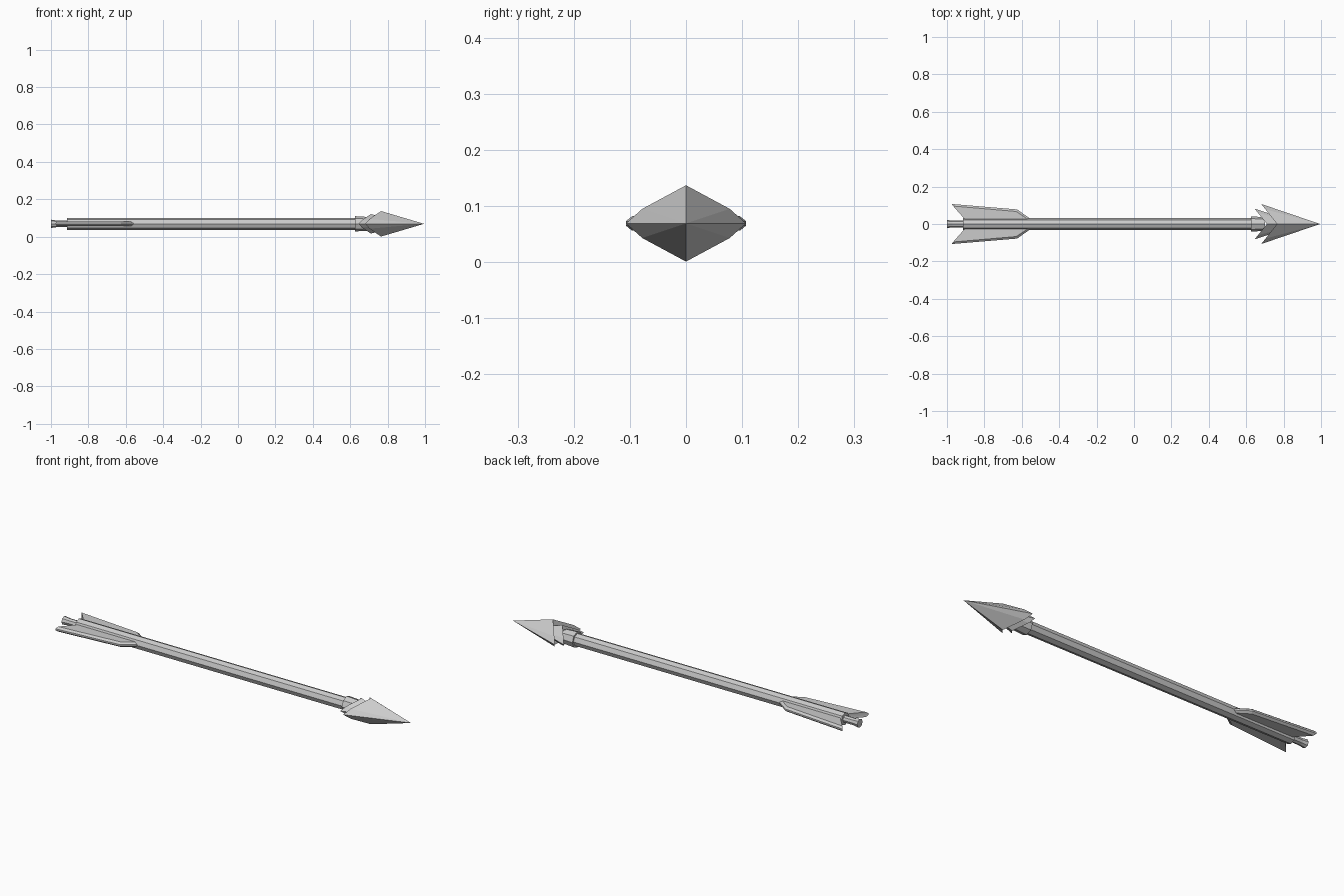
import bpy, bmesh, math

if "Cube" in bpy.data.objects:
    bpy.data.objects.remove(bpy.data.objects["Cube"])

AXIS_Z = 0.069


def make_object(name, verts, faces):
    mesh = bpy.data.meshes.new(name)
    mesh.from_pydata(verts, [], faces)
    bm = bmesh.new()
    bm.from_mesh(mesh)
    bmesh.ops.recalc_face_normals(bm, faces=bm.faces)
    bm.to_mesh(mesh)
    bm.free()
    ob = bpy.data.objects.new(name, mesh)
    bpy.context.collection.objects.link(ob)
    ob.location.z = AXIS_Z
    return ob


def loft(name, rings):
    """Skin matching rings of points and cap both ends."""
    n = len(rings[0])
    verts = [p for ring in rings for p in ring]
    faces = [(k * n + i, k * n + (i + 1) % n, (k + 1) * n + (i + 1) % n, (k + 1) * n + i)
             for k in range(len(rings) - 1) for i in range(n)]
    faces += [tuple(range(n)), tuple(range(len(verts) - n, len(verts)))]
    return make_object(name, verts, faces)


def rod(name, profile, sides=8):
    """Faceted rod along x from (x, radius) pairs."""
    angles = [2 * math.pi * i / sides for i in range(sides)]
    return loft(name, [[(x, r * math.cos(a), r * math.sin(a)) for a in angles]
                       for x, r in profile])


def barbed_point(name, barb_x, scale):
    """Diamond point with a swept-back V notch behind."""
    quarter = [(0.085, 0, 0.068), (0.023, 0.078, 0.026), (0, 0.107, 0),
               (0.023, 0.078, -0.026), (0.085, 0, -0.068)]
    ring = quarter + [(x, -y, z) for x, y, z in quarter[3:0:-1]]
    pts = [(barb_x + x * scale, y * scale, z * scale) for x, y, z in ring]
    pts.append((barb_x + 0.315 * scale, 0, 0))
    faces = [(i, (i + 1) % 8, 8) for i in range(8)]
    faces += [(0, 1, 3, 4), (1, 2, 3), (4, 5, 7, 0), (5, 6, 7)]
    return make_object(name, pts, faces)


# Shaft, nock and collar
rod("shaft", [(-0.915, 0.032), (0.70, 0.032)])
rod("nock", [(-1.0, 0.022), (-0.97, 0.018), (-0.90, 0.018)])
rod("head_collar", [(0.625, 0.041), (0.69, 0.037)])

# Arrowhead: large front point and smaller copy behind it
barbed_point("arrowhead", 0.68, 1.0)
barbed_point("rear_barbs", 0.645, 0.77)

# Fletching: flat fins with a bevelled outer edge, one on each side
outer = [(-0.90, 0.02), (-0.975, 0.107), (-0.625, 0.078), (-0.56, 0.032), (-0.56, 0.02)]
inner = [(-0.90, 0.02), (-0.967, 0.096), (-0.63, 0.067), (-0.575, 0.03), (-0.575, 0.02)]
for side, s in (("left", 1), ("right", -1)):
    loft(side + "_fletching", [[(x, s * y, z) for x, y in outline]
                               for outline, z in ((inner, -0.013), (outer, -0.004),
                                                  (outer, 0.004), (inner, 0.013))])
